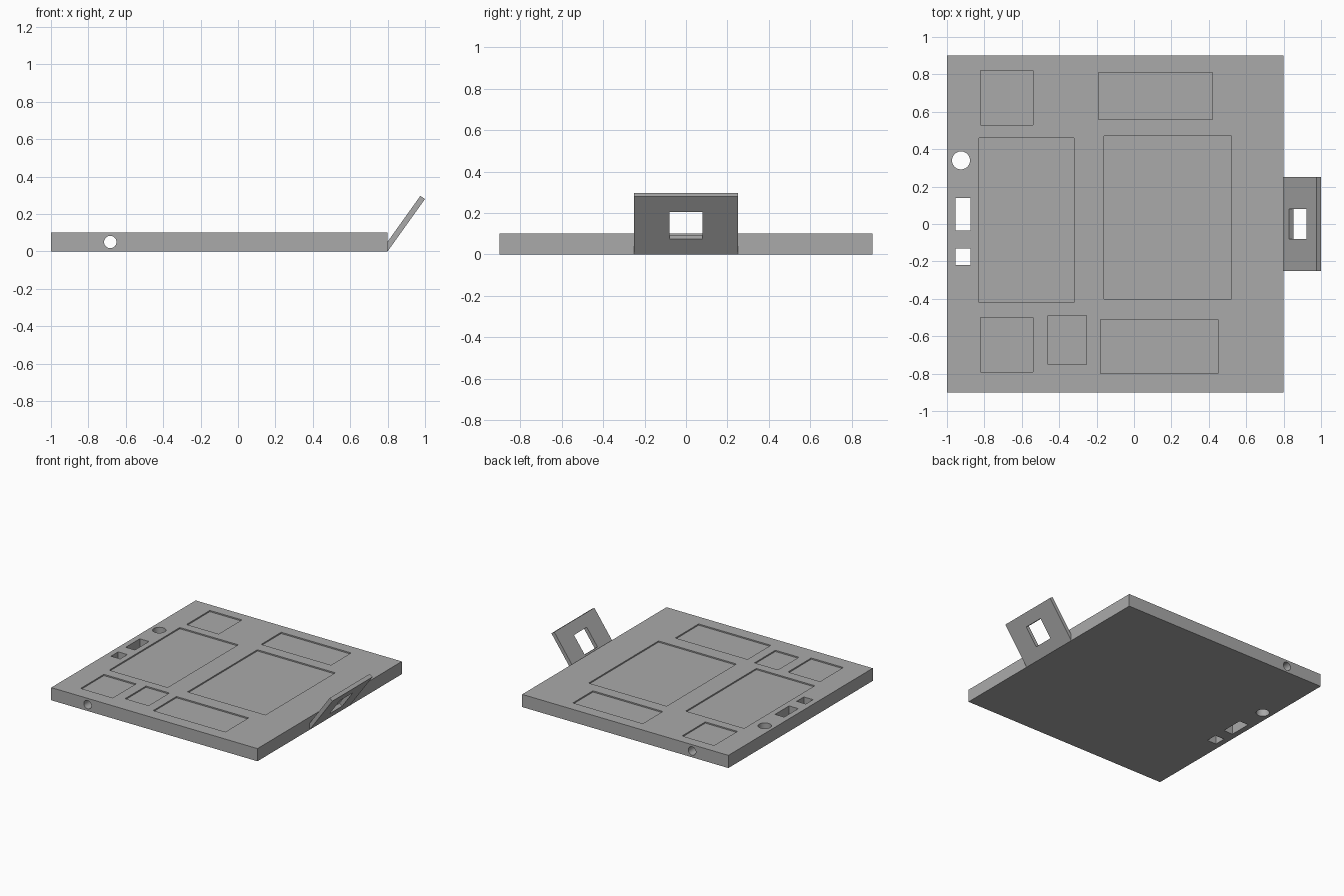
import bpy, bmesh, math
from mathutils import Matrix, Vector

cube = bpy.data.objects.get("Cube")
if cube:
    bpy.data.objects.remove(cube, do_unlink=True)

grey = bpy.data.materials.new("plain grey")
grey.use_nodes = True
COLOUR = (0.4, 0.4, 0.4, 1)
grey.diffuse_color = COLOUR
grey.node_tree.nodes["Principled BSDF"].inputs["Base Color"].default_value = COLOUR

TOP = 0.1
RECESS = 0.01


def add_box(bm, x0, x1, y0, y1, z0, z1):
    centre = Vector((x0 + x1, y0 + y1, z0 + z1)) / 2
    size = (x1 - x0, y1 - y0, z1 - z0, 1)
    bmesh.ops.create_cube(bm, size=1, matrix=Matrix.Translation(centre) @ Matrix.Diagonal(size))


def add_cylinder(bm, centre, radius, depth, axis="Z"):
    turn = Matrix.Rotation(math.radians(90), 4, "X") if axis == "Y" else Matrix()
    bmesh.ops.create_cone(bm, cap_ends=True, segments=40, radius1=radius, radius2=radius,
                          depth=depth, matrix=Matrix.Translation(centre) @ turn)


def make_object(name, bm):
    bmesh.ops.recalc_face_normals(bm, faces=bm.faces)
    mesh = bpy.data.meshes.new(name)
    bm.to_mesh(mesh)
    bm.free()
    mesh.materials.append(grey)
    obj = bpy.data.objects.new(name, mesh)
    bpy.context.collection.objects.link(obj)
    return obj


def cut(obj, bm):
    cutter = make_object("cutter", bm)
    cutter.hide_render = True
    mod = obj.modifiers.new("openings", "BOOLEAN")
    mod.operation, mod.solver, mod.object = "DIFFERENCE", "EXACT", cutter
    bpy.ops.object.select_all(action="DESELECT")
    bpy.context.view_layer.objects.active = obj
    obj.select_set(True)
    bpy.ops.object.modifier_apply(modifier=mod.name)
    bpy.data.objects.remove(cutter, do_unlink=True)
    bpy.ops.object.shade_smooth_by_angle(angle=math.radians(30))


# Flat base slab
bm = bmesh.new()
add_box(bm, -1, 0.8, -0.9, 0.9, 0, TOP)
base = make_object("base_slab", bm)

# Shallow rectangular recesses in the top: x range, y range
recesses = [
    (-0.82, -0.54, 0.53, 0.82),
    (-0.19, 0.42, 0.56, 0.81),
    (-0.83, -0.32, -0.42, 0.46),
    (-0.16, 0.52, -0.40, 0.47),
    (-0.82, -0.54, -0.79, -0.50),
    (-0.46, -0.255, -0.75, -0.49),
    (-0.18, 0.45, -0.80, -0.51),
]
bm = bmesh.new()
for rect in recesses:
    add_box(bm, *rect, TOP - RECESS, TOP + 0.1)

# Openings through the slab along the edge, and a long bore from front to back
for y0, y1 in ((-0.035, 0.14), (-0.22, -0.13)):
    add_box(bm, -0.955, -0.875, y0, y1, -0.1, TOP + 0.1)
add_cylinder(bm, (-0.925, 0.34, TOP / 2), 0.048, 0.4)
add_cylinder(bm, (-0.683, 0, TOP / 2), 0.033, 2.2, "Y")
cut(base, bm)

# Tilted tab: a side profile extruded across y
profile = [(0.8, 0), (1, 0.28), (0.975, 0.297), (0.8, 0.052)]
bm = bmesh.new()
face = bm.faces.new([bm.verts.new((x, -0.25, z)) for x, z in profile])
side = bmesh.ops.extrude_face_region(bm, geom=[face])["geom"]
bmesh.ops.translate(bm, vec=(0, 0.5, 0), verts=[v for v in side if isinstance(v, bmesh.types.BMVert)])
tab = make_object("tilted_tab", bm)

# Window cut square to the tab
bm = bmesh.new()
add_box(bm, -0.08, 0.08, -0.08, 0.08, -0.1, 0.1)
tilt = math.atan2(0.28, 0.2)
bm.transform(Matrix.Translation((0.888, 0, 0.148)) @ Matrix.Rotation(-tilt, 4, "Y"))
cut(tab, bm)
